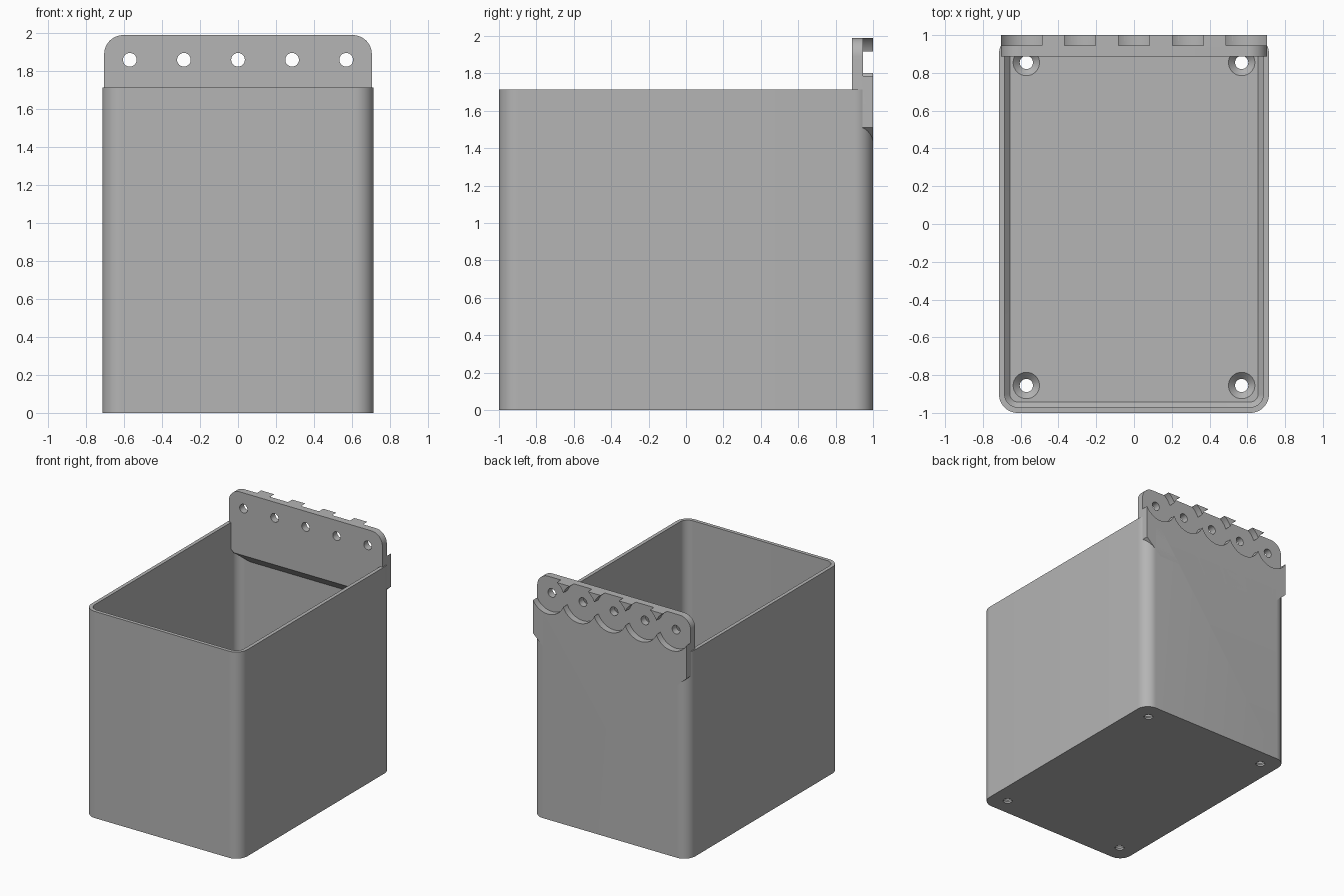
import bpy, bmesh, math
from mathutils import Vector

if "Cube" in bpy.data.objects:
    bpy.data.objects.remove(bpy.data.objects["Cube"])

grey = bpy.data.materials.new("plain grey")
grey.use_nodes = True
grey.diffuse_color = (0.46, 0.46, 0.46, 1)
grey.node_tree.nodes["Principled BSDF"].inputs["Base Color"].default_value = grey.diffuse_color


def arc(cx, cy, r, start, end, n=12):
    return [(cx + r * math.cos(math.radians(start + (end - start) * i / n)),
             cy + r * math.sin(math.radians(start + (end - start) * i / n)))
            for i in range(n + 1)]


def rounded(hx, hy, r):
    """Rounded rectangle outline, counter-clockwise."""
    pts = []
    for k, (sx, sy) in enumerate([(1, 1), (-1, 1), (-1, -1), (1, -1)]):
        pts += arc(sx * (hx - r), sy * (hy - r), r, 90 * k, 90 * k + 90)
    return pts


def loft(name, rings):
    """Closed solid skinned through matching rings of 3D points."""
    bm = bmesh.new()
    loops = [[bm.verts.new(p) for p in ring] for ring in rings]
    n = len(loops[0])
    for a, b in zip(loops, loops[1:]):
        for i in range(n):
            bm.faces.new((a[i], a[(i + 1) % n], b[(i + 1) % n], b[i]))
    bm.faces.new(loops[0][::-1])
    bm.faces.new(loops[-1])
    bmesh.ops.recalc_face_normals(bm, faces=bm.faces)
    mesh = bpy.data.meshes.new(name)
    bm.to_mesh(mesh)
    bm.free()
    mesh.materials.append(grey)
    obj = bpy.data.objects.new(name, mesh)
    bpy.context.collection.objects.link(obj)
    return obj


def along_y(pts, y0, y1):
    return [[Vector((x, y, z)) for x, z in pts] for y in (y0, y1)]


def cut(target, cutter):
    mod = target.modifiers.new("cut", "BOOLEAN")
    mod.operation = "DIFFERENCE"
    mod.solver = "EXACT"
    mod.object = cutter
    bpy.context.view_layer.objects.active = target
    bpy.ops.object.modifier_apply(modifier=mod.name)
    bpy.data.objects.remove(cutter)


HX, HY, RIM, WALL, FLOOR = 0.715, 1.0, 1.715, 0.03, 0.05


def bin_ring(inset, z):
    return [Vector((x, y, z)) for x, y in
            rounded(HX - inset, HY - inset, 0.1 - inset)]


# Open bin, with a chamfer where the walls meet the floor
bin_body = loft("bin_body", [bin_ring(0, 0), bin_ring(0, RIM)])
cut(bin_body, loft("cavity", [bin_ring(WALL + 0.028, FLOOR),
                              bin_ring(WALL, FLOOR + 0.03),
                              bin_ring(WALL, RIM + 0.1)]))

# Countersunk screw holes in the floor
for sx in (-1, 1):
    for sy in (-1, 1):
        cut(bin_body, loft("screw_hole", [
            [Vector((x, y, z)) for x, y in arc(sx * 0.57, sy * 0.855, r, 0, 348.75, 31)]
            for r, z in ((0.035, -0.05), (0.035, 0.015), (0.07, FLOOR), (0.07, 0.07))]))

# Hanging plate with rounded top and chamfered lower corners
PX, TOP, FRONT = 0.705, 1.99, 0.887
outline = (arc(PX - 0.1, TOP - 0.1, 0.1, 0, 90)
           + arc(0.1 - PX, TOP - 0.1, 0.1, 90, 180)
           + [(-PX, 1.51), (-0.57, 1.385), (0.57, 1.385), (PX, 1.51)])
hanging_plate = loft("hanging_plate", along_y(outline, FRONT, HY))

# Sloping underside of the plate inside the bin
slope = [(0.84, 1.517), (0.985, 1.372), (0.985, 1.3), (0.84, 1.3)]
cut(hanging_plate, loft("underside", [[Vector((x, y, z)) for y, z in slope]
                                      for x in (-1, 1)]))

# Overlapping round pockets in the back, each with a peg hole
for i in range(-2, 3):
    x = i * 0.285
    pocket = arc(x, 1.86, 0.154, 0, 354.375, 63)
    for part in (hanging_plate, bin_body):
        cut(part, loft("pocket", along_y(pocket, 0.945, 1.1)))
    hole = arc(x, 1.86, 0.036, 0, 348.75, 31)
    cut(hanging_plate, loft("peg_hole", along_y(hole, 0.8, 1.1)))

# Smooth shading on the rounded parts
for obj in (bin_body, hanging_plate):
    bpy.ops.object.select_all(action="DESELECT")
    obj.select_set(True)
    bpy.context.view_layer.objects.active = obj
    bpy.ops.object.shade_smooth_by_angle(angle=math.radians(30))
